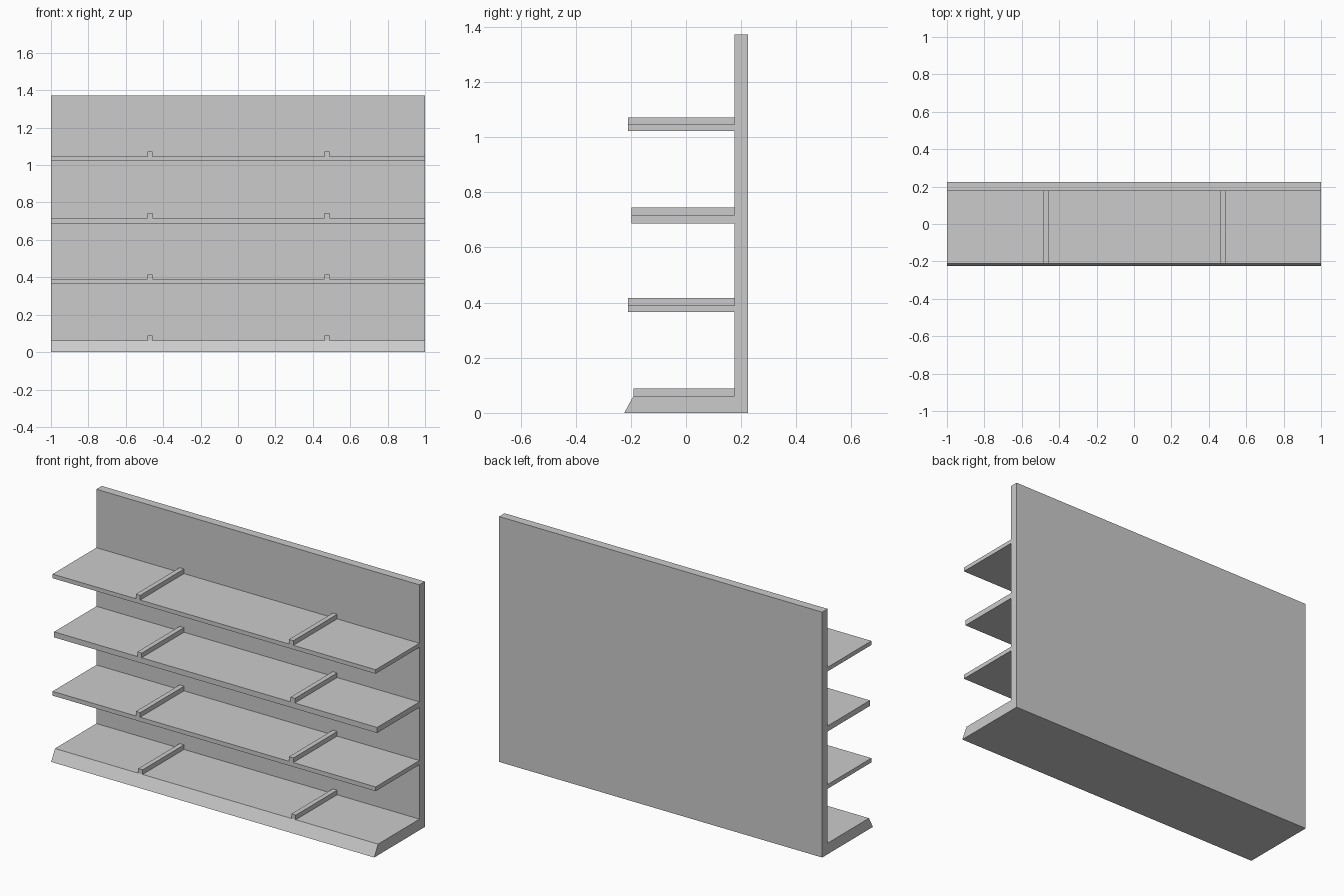
import bpy, bmesh

if "Cube" in bpy.data.objects:
    bpy.data.objects.remove(bpy.data.objects["Cube"])

PANEL_FRONT, BACK = 0.176, 0.224   # y of the back panel faces
DIV_X, DIV_W, DIV_H = 0.474, 0.027, 0.026


def extrude_profile(name, profile, x0, x1):
    """Extrude a (y, z) outline along x."""
    bm = bmesh.new()
    face = bm.faces.new([bm.verts.new((x0, y, z)) for y, z in profile])
    geom = bmesh.ops.extrude_face_region(bm, geom=[face])["geom"]
    verts = [g for g in geom if isinstance(g, bmesh.types.BMVert)]
    bmesh.ops.translate(bm, verts=verts, vec=(x1 - x0, 0, 0))
    bmesh.ops.recalc_face_normals(bm, faces=bm.faces)
    mesh = bpy.data.meshes.new(name)
    bm.to_mesh(mesh)
    bm.free()
    obj = bpy.data.objects.new(name, mesh)
    bpy.context.collection.objects.link(obj)


def box(name, x0, x1, y0, y1, z0, z1):
    extrude_profile(name, [(y0, z0), (y1, z0), (y1, z1), (y0, z1)], x0, x1)


def dividers(level, front, z):
    for side, s in (("left", -1), ("right", 1)):
        x = s * DIV_X + 0.003
        box(f"{level}_divider_{side}", x - DIV_W / 2, x + DIV_W / 2,
            front, PANEL_FRONT, z, z + DIV_H)


# Back panel
box("back_panel", -1, 1, PANEL_FRONT, BACK, 0, 1.373)

# Base plinth with sloped front
BASE_TOP, BASE_FRONT = 0.062, -0.19
extrude_profile("base", [(-0.224, 0), (PANEL_FRONT, 0),
                         (PANEL_FRONT, BASE_TOP), (BASE_FRONT, BASE_TOP)], -1, 1)
dividers("base", BASE_FRONT, BASE_TOP)

# Shelves with their dividers: name, front y, bottom z, top z
for level, front, z0, z1 in (("lower_shelf", -0.211, 0.366, 0.390),
                             ("middle_shelf", -0.198, 0.687, 0.718),
                             ("upper_shelf", -0.211, 1.023, 1.046)):
    box(level, -1, 1, front, PANEL_FRONT, z0, z1)
    dividers(level, front, z1)
